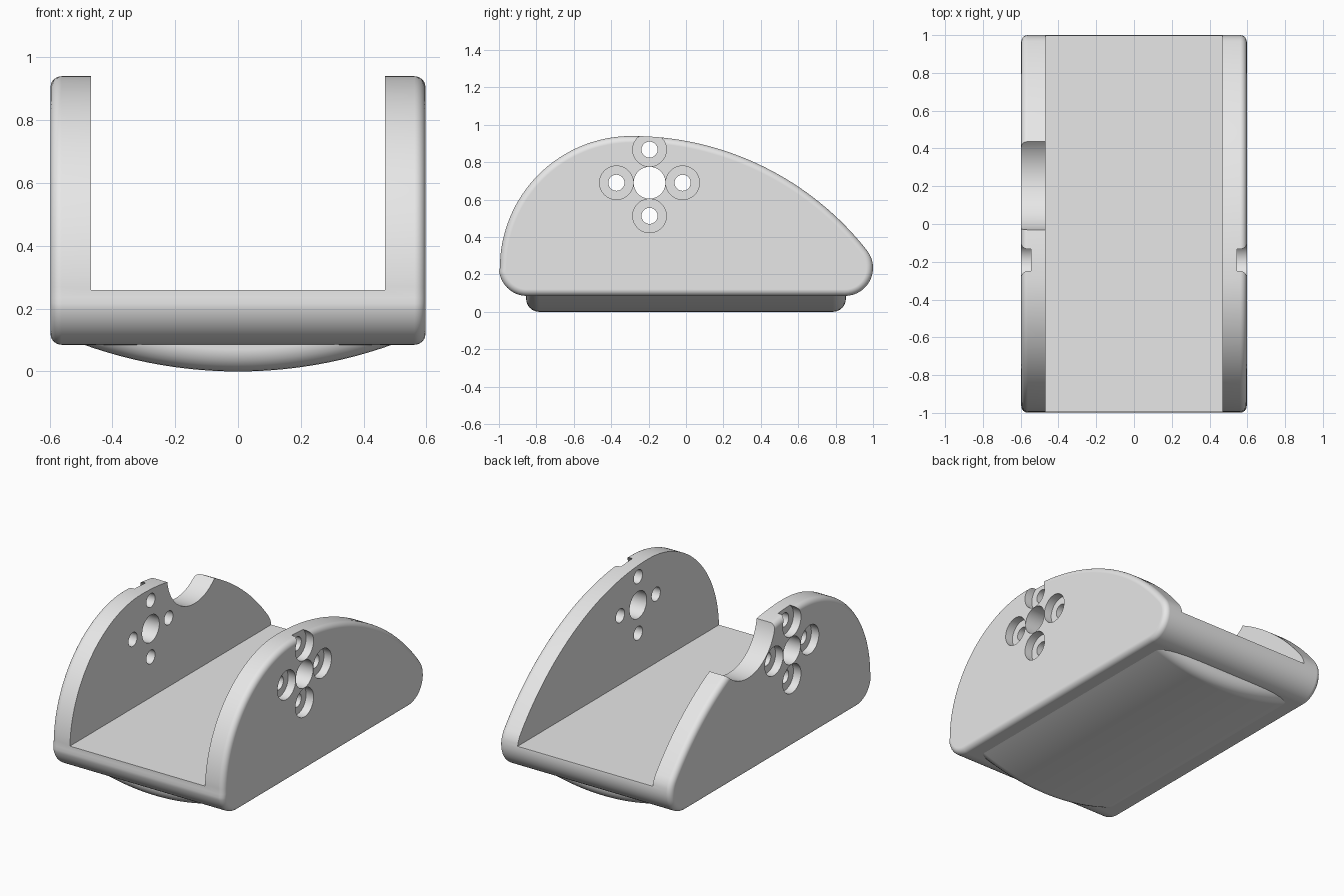
import bpy
import bmesh
from math import sin, cos, pi, atan2, acos, sqrt, radians
from mathutils import Matrix

cube = bpy.data.objects.get("Cube")
if cube:
    bpy.data.objects.remove(cube, do_unlink=True)

grey = bpy.data.materials.new("light_grey")
grey.use_nodes = True
grey.diffuse_color = (0.8, 0.8, 0.8, 1)
grey.node_tree.nodes["Principled BSDF"].inputs["Base Color"].default_value = (0.8, 0.8, 0.8, 1)

HALF_W = 0.597      # outer half width
INNER = 0.468       # half width of the channel
FLOOR = 0.26
BOTTOM = 0.085
CORNER = 0.15       # lower corner radius
FILLET = 0.035


def make_object(name, bm):
    bmesh.ops.recalc_face_normals(bm, faces=bm.faces)
    mesh = bpy.data.meshes.new(name)
    bm.to_mesh(mesh)
    bm.free()
    mesh.materials.append(grey)
    obj = bpy.data.objects.new(name, mesh)
    bpy.context.scene.collection.objects.link(obj)
    return obj


def loft(name, rings):
    """Skin a list of closed rings and cap both ends."""
    bm = bmesh.new()
    loops = [[bm.verts.new(p) for p in ring] for ring in rings]
    for a, b in zip(loops, loops[1:]):
        for i in range(len(a)):
            j = (i + 1) % len(a)
            bm.faces.new((a[i], a[j], b[j], b[i]))
    bm.faces.new(loops[0])
    bm.faces.new(loops[-1])
    return make_object(name, bm)


def box(name, lo, hi):
    bm = bmesh.new()
    size = [h - l for l, h in zip(lo, hi)]
    mid = [(h + l) / 2 for l, h in zip(lo, hi)]
    bmesh.ops.create_cube(bm, size=1, matrix=Matrix.Translation(mid) @ Matrix.Diagonal((*size, 1)))
    return make_object(name, bm)


def rod(name, x0, x1, y, z, r, sides=48):
    """Cylinder along x."""
    bm = bmesh.new()
    place = Matrix.Translation(((x0 + x1) / 2, y, z)) @ Matrix.Rotation(pi / 2, 4, "Y")
    bmesh.ops.create_cone(bm, cap_ends=True, segments=sides, radius1=r, radius2=r,
                          depth=x1 - x0, matrix=place)
    return make_object(name, bm)


def cut(obj, cutter):
    cutter.hide_render = True
    mod = obj.modifiers.new("cut", "BOOLEAN")
    mod.operation = "DIFFERENCE"
    mod.solver = "EXACT"
    mod.object = cutter
    bpy.context.view_layer.objects.active = obj
    bpy.ops.object.modifier_apply(modifier=mod.name)
    bpy.data.objects.remove(cutter, do_unlink=True)


# Side profile: four tangent arcs, inset by shrinking their radii
TOP_Y, TOP_Z, MID_Z = -0.29, 0.94, BOTTOM + CORNER
FRONT_R = TOP_Z - MID_Z
RUN = 0.85 - TOP_Y
BACK_R = (RUN ** 2 + FRONT_R ** 2 - CORNER ** 2) / (2 * (FRONT_R - CORNER))
BACK_A = atan2(BACK_R - FRONT_R, RUN)
ARCS = [
    (TOP_Y, MID_Z, FRONT_R, pi / 2, pi, 32),
    (-0.85, MID_Z, CORNER, pi, 1.5 * pi, 12),
    (0.85, MID_Z, CORNER, 1.5 * pi, 2 * pi + BACK_A, 16),
    (TOP_Y, TOP_Z - BACK_R, BACK_R, BACK_A, pi / 2, 32),
]


def profile(x, inset):
    pts = []
    for cy, cz, r, a0, a1, n in ARCS:
        start = 1 if cy == TOP_Y else 0
        if r == FRONT_R:
            start = 0
        if cy == -0.85:
            start = 1
        stop = n if r == BACK_R else n + 1
        for i in range(start, stop):
            a = a0 + (a1 - a0) * i / n
            pts.append((x, cy + (r - inset) * cos(a), cz + (r - inset) * sin(a)))
    return pts


# Cradle body with rounded outer rims
steps = [radians(15 * k) for k in range(7)]
rim = [(HALF_W - FILLET * (1 - cos(a)), FILLET * (1 - sin(a))) for a in steps]
right_rim = [profile(-x, d) for x, d in rim if True]
rims = [(HALF_W - FILLET + FILLET * cos(a), FILLET * (1 - cos(pi / 2 - a))) for a in steps]
body = loft("cradle_body", [profile(-x, d) for x, d in rims] +
            [profile(x, d) for x, d in reversed(rims)])

# Channel between the side plates
cut(body, box("channel_cutter", (-INNER, -2, FLOOR), (INNER, 2, 2)))

# Hole pattern: centre bore and four counterbored screw holes through both plates
HY, HZ, PITCH = -0.195, 0.69, 0.177
cut(body, rod("bore_cutter", -1, 1, HY, HZ, 0.085))
for dy, dz in ((0, 1), (0, -1), (1, 0), (-1, 0)):
    y, z = HY + dy * PITCH, HZ + dz * PITCH
    cut(body, rod("screw_cutter", -1, 1, y, z, 0.043, 32))
    for x0, x1 in ((0.545, 0.8), (-0.8, -0.545)):
        cut(body, rod("counterbore_cutter", x0, x1, y, z, 0.09))

# Round notch in the top of one plate
cut(body, rod("notch_cutter", -0.8, -0.3, 0.24, 0.955, 0.273, 96))

# Curved belly under the body, rounded at both ends
BELLY_R, BELLY_END, END_R, LID = 1.455, 0.855, 0.07, 0.0855


def belly_ring(y, lift):
    r = BELLY_R - lift
    half = acos((BELLY_R - LID) / r)
    return [(r * sin(a), y, BELLY_R - r * cos(a))
            for a in (half * (i / 24 - 1) for i in range(49))]


ends = [(BELLY_END - END_R * (1 - cos(a)), END_R * (1 - sin(a))) for a in steps]
belly = loft("curved_belly", [belly_ring(-y, d) for y, d in ends] +
             [belly_ring(y, d) for y, d in reversed(ends)])

# Smooth curved surfaces, keep edges crisp
for obj in (body, belly):
    bpy.ops.object.select_all(action="DESELECT")
    obj.select_set(True)
    bpy.context.view_layer.objects.active = obj
    bpy.ops.object.shade_smooth_by_angle(angle=radians(30))
    mod = obj.modifiers.new("even_normals", "WEIGHTED_NORMAL")
    mod.keep_sharp = True
